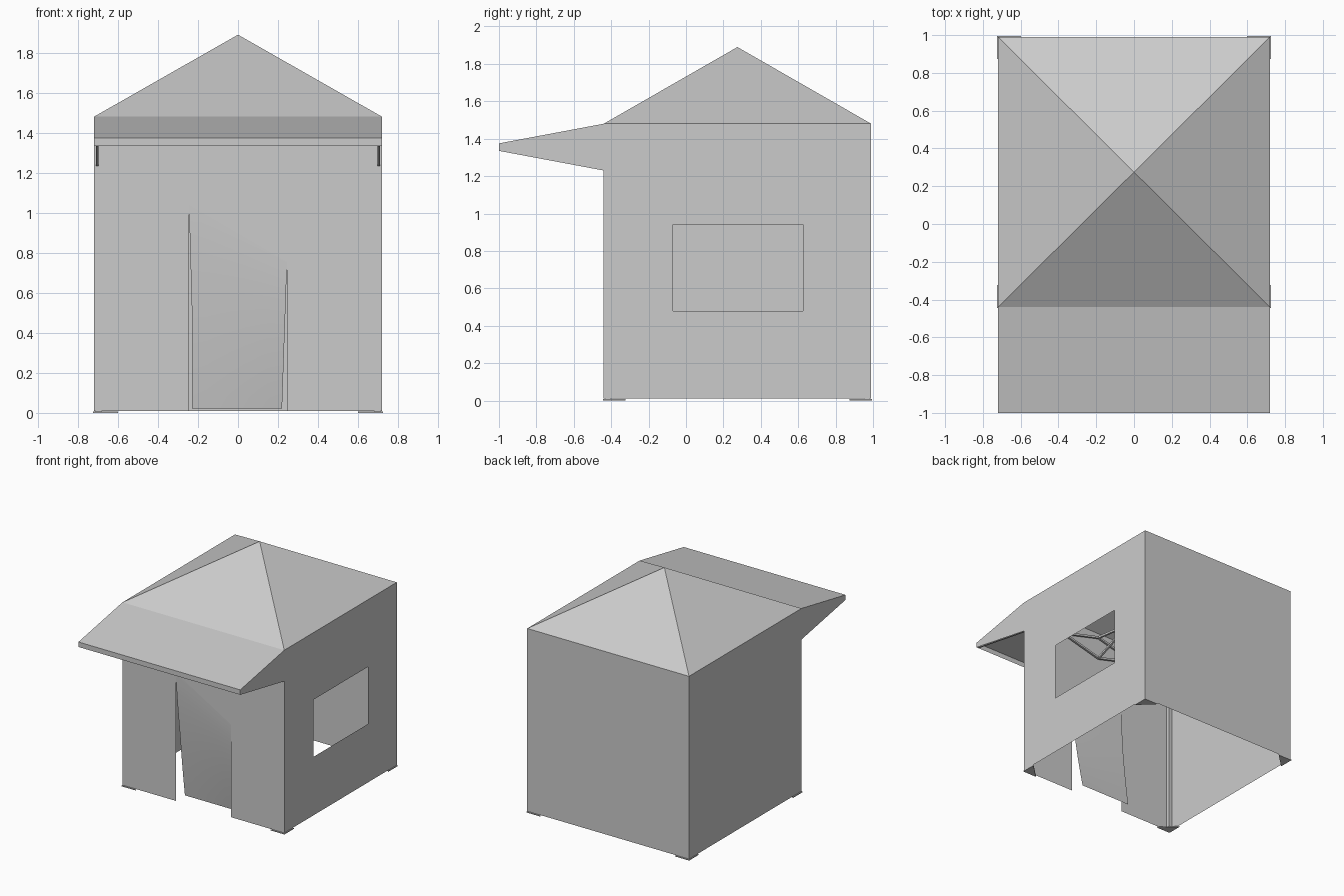
import bpy
from mathutils import Vector

if "Cube" in bpy.data.objects:
    bpy.data.objects.remove(bpy.data.objects["Cube"])

W, YF, YB, YC = 0.72, -0.44, 0.99, 0.275    # half width, front, back, centre
EAVE, PEAK, HEM = 1.48, 1.89, 0.01


def mesh(name, verts, faces, smooth=False):
    me = bpy.data.meshes.new(name)
    me.from_pydata(verts, [], faces)
    me.update()
    ob = bpy.data.objects.new(name, me)
    bpy.context.collection.objects.link(ob)
    if smooth:
        for p in me.polygons:
            p.use_smooth = True
    return ob


def bars(name, segments, r):
    """Square tubes along a list of (start, end) pairs, as one object."""
    verts, faces = [], []
    for a, b in segments:
        a, b = Vector(a), Vector(b)
        q = (b - a).to_track_quat('Z', 'Y')
        n = len(verts)
        for p in (a, b):
            for dx, dy in ((-r, -r), (r, -r), (r, r), (-r, r)):
                verts.append(p + q @ Vector((dx, dy, 0)))
        faces += [(n + i, n + (i + 1) % 4, n + 4 + (i + 1) % 4, n + 4 + i) for i in range(4)]
        faces += [(n + 3, n + 2, n + 1, n), (n + 4, n + 5, n + 6, n + 7)]
    return mesh(name, verts, faces)


# Pyramid roof
corners = [(-W, YF), (W, YF), (W, YB), (-W, YB)]
mesh("roof", [(x, y, EAVE) for x, y in corners] + [(0, YC, PEAK)],
     [(i, (i + 1) % 4, 4) for i in range(4)])

# Plain back and left walls
mesh("back_wall", [(W, YB, HEM), (-W, YB, HEM), (-W, YB, EAVE), (W, YB, EAVE)], [(0, 1, 2, 3)])
mesh("left_wall", [(-W, YB, HEM), (-W, YF, HEM), (-W, YF, EAVE), (-W, YB, EAVE)], [(0, 1, 2, 3)])

# Right wall with window opening
outer = [(YF, HEM), (YB, HEM), (YB, EAVE), (YF, EAVE)]
inner = [(-0.07, 0.48), (0.625, 0.48), (0.625, 0.94), (-0.07, 0.94)]
mesh("right_wall", [(W, y, z) for y, z in outer + inner],
     [(i, (i + 1) % 4, 4 + (i + 1) % 4, 4 + i) for i in range(4)])

# Front wall panels either side of the door
D = 0.245
for name, s in (("front_wall_left", -1), ("front_wall_right", 1)):
    f = (0, 1, 2, 3) if s > 0 else (3, 2, 1, 0)
    mesh(name, [(s * D, YF, HEM), (s * W, YF, HEM), (s * W, YF, EAVE), (s * D, YF, EAVE)], [f])

# Door flap: slit along both sides, hanging inward
LEFT_TOP, RIGHT_TOP, ROWS, COLS = 1.04, 0.755, 14, 6
verts, faces = [], []
for j in range(ROWS + 1):
    t = j / ROWS
    for i in range(COLS + 1):
        u = i / COLS
        top = LEFT_TOP + (RIGHT_TOP - LEFT_TOP) * u
        x = -D + 2 * D * u + 0.014 * (1 - u) * min(1, 2 * t) - 0.025 * u * t
        verts.append((x, YF + 0.095 * t ** 1.5, top + (0.022 - top) * t))
for j in range(ROWS):
    for i in range(COLS):
        a = j * (COLS + 1) + i
        faces.append((a, a + COLS + 1, a + COLS + 2, a + 1))
mesh("door_flap", verts, faces, True)
mesh("door_header", [(-D, YF, LEFT_TOP), (D, YF, RIGHT_TOP), (D, YF, EAVE), (-D, YF, EAVE)],
     [(0, 1, 2, 3)])

# Awning: sloping top, front valance and side gussets, open underneath
side = [(YF, EAVE), (-1, 1.375), (-1, 1.335), (YF, 1.23)]
mesh("awning", [(-W, y, z) for y, z in side] + [(W, y, z) for y, z in side],
     [(0, 1, 5, 4), (1, 2, 6, 5), (3, 2, 1, 0), (4, 5, 6, 7)])

# Frame: corner legs, awning arms, scissor trusses, roof struts
px, pf, pb = W - 0.022, YF + 0.022, YB - 0.022
posts = [(-px, pf), (px, pf), (px, pb), (-px, pb)]
bars("corner_legs", [((x, y, 0.005), (x, y, 1.46)) for x, y in posts], 0.015)
bars("awning_arms", [((s * 0.703, YF, 1.242), (s * 0.703, -0.99, 1.342)) for s in (-1, 1)], 0.007)
HI, LO, truss, struts = 1.43, 1.25, [], []
for i in range(4):
    a, b = Vector(posts[i]), Vector(posts[(i + 1) % 4])
    m = (a + b) / 2
    for p in (a, b):
        truss += [((*p, HI), (*m, LO)), ((*p, LO), (*m, HI))]
    c = Vector((0, YC))
    struts += [((*m, HI), (*c, LO + 0.1)), ((*m, LO), (*c, HI + 0.1))]
bars("scissor_trusses", truss, 0.008)
bars("roof_struts", struts + [((0, YC, 1.3), (0, YC, 1.87))], 0.008)

# Triangular foot plates
for i, (x, y) in enumerate(corners):
    sx, sy = (1 if x > 0 else -1), (1 if y > YC else -1)
    X, Y = x + sx * 0.004, y + sy * 0.004
    tri = [(X, Y), (X - sx * 0.125, Y), (X, Y - sy * 0.12)]
    mesh("foot_plate_%d" % i, [(a, b, z) for z in (0, 0.008) for a, b in tri],
         [(2, 1, 0), (3, 4, 5), (0, 1, 4, 3), (1, 2, 5, 4), (2, 0, 3, 5)])
